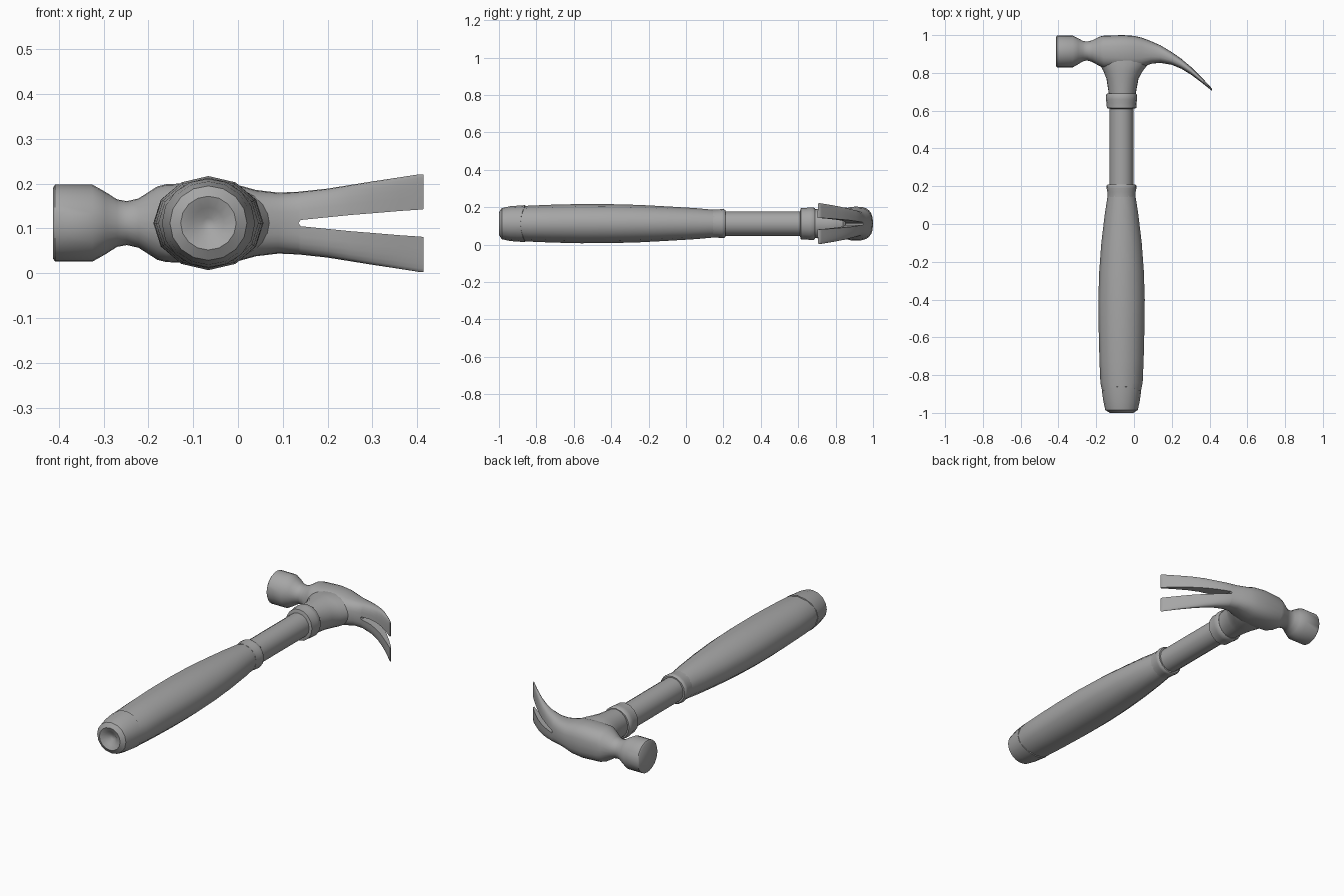
import bpy, bmesh, math
from mathutils import Vector

steel = bpy.data.materials.new("plain grey")
steel.diffuse_color = (0.38, 0.38, 0.38, 1)
CX, CZ = -0.066, 0.112   # handle axis


def spow(v, p):
    return math.copysign(abs(v) ** p, v)


def bridge(bm, rings):
    for a, b in zip(rings, rings[1:]):
        n = len(a)
        for i in range(n):
            bm.faces.new((a[i], a[(i + 1) % n], b[(i + 1) % n], b[i]))


def finish(name, bm, angle=40):
    bmesh.ops.remove_doubles(bm, verts=bm.verts, dist=0.0004)
    bmesh.ops.recalc_face_normals(bm, faces=bm.faces)
    me = bpy.data.meshes.new(name)
    bm.to_mesh(me)
    bm.free()
    me.materials.append(steel)
    ob = bpy.data.objects.new(name, me)
    bpy.context.collection.objects.link(ob)
    bpy.ops.object.select_all(action='DESELECT')
    ob.select_set(True)
    bpy.context.view_layer.objects.active = ob
    bpy.ops.object.shade_smooth_by_angle(angle=math.radians(angle))
    return ob


def loft_y(name, sections, n=12, wave=0.0, angle=40):
    """Sections along the handle: (y, centre x, radius x, radius z)."""
    bm = bmesh.new()
    rings = []
    for k, (y, cx, rx, rz) in enumerate(sections):
        ring = []
        for i in range(n):
            t = 2 * math.pi * i / n
            w = wave * math.sin(t) ** 2 if k >= len(sections) - 2 else 0
            ring.append(bm.verts.new((cx + rx * math.cos(t), y + w,
                                      CZ + rz * math.sin(t))))
        rings.append(ring)
    bridge(bm, rings)
    bm.faces.new(rings[0])
    bm.faces.new(rings[-1])
    return finish(name, bm, angle)


# Swelling hand grip
loft_y("grip", [
    (-0.92, CX, 0.095, 0.09), (-0.84, CX, 0.112, 0.096), (-0.72, CX, 0.117, 0.101),
    (-0.56, CX, 0.121, 0.105), (-0.40, CX, 0.123, 0.104), (-0.25, CX, 0.118, 0.100),
    (-0.10, CX, 0.107, 0.092), (0.05, CX, 0.089, 0.083), (0.16, CX, 0.072, 0.073)])

# Butt cap with a shallow dimple
loft_y("butt_cap", [
    (-0.972, CX, 0.012, 0.012), (-0.99, CX, 0.035, 0.035), (-1.0, CX, 0.062, 0.06),
    (-0.985, CX, 0.086, 0.083), (-0.94, CX, 0.096, 0.093),
    (-0.885, CX, 0.104, 0.099), (-0.883, CX, 0.092, 0.088)], 16, 0.025)

# Steel shaft and its two collars
loft_y("shaft", [(0.08, CX, 0.064, 0.065), (0.66, CX, 0.064, 0.065)], 16)
for name, y0, y1, r, rz in (("grip_collar", 0.14, 0.21, 0.079, 0.078),
                            ("head_collar", 0.61, 0.69, 0.083, 0.087)):
    loft_y(name, [(y0, CX, r - 0.02, rz - 0.02), (y0 + 0.004, CX, r - 0.005, rz - 0.003),
                  (y0 + 0.03, CX, r - 0.004, rz - 0.003), (y0 + 0.05, CX, r, rz),
                  (y1 - 0.008, CX, r, rz), (y1, CX, r - 0.006, rz - 0.006),
                  (y1, CX, r - 0.025, rz - 0.025)], 16)

# Flared socket joining shaft and head
loft_y("socket", [
    (0.66, -0.063, 0.068, 0.076), (0.70, -0.062, 0.073, 0.078), (0.77, -0.061, 0.085, 0.083),
    (0.81, -0.058, 0.104, 0.086), (0.84, -0.054, 0.124, 0.087),
    (0.87, -0.054, 0.138, 0.084), (0.92, -0.054, 0.12, 0.080)], 24)

# Head: striking face, neck, body and forked claw
HALF = 12


def arc(x, ylo, yhi, zlo, zhi, p, side):
    """Half cross-section from top edge to lower edge on one side of the middle."""
    yc, ry = (ylo + yhi) / 2, (yhi - ylo) / 2
    pts = []
    for i in range(HALF + 1):
        t = math.pi * i / HALF
        z = zlo + (zhi - zlo) * spow(math.sin(t) if 0 < i < HALF else 0.0, p)
        pts.append(Vector((x, yc + ry * spow(math.cos(t), p), CZ + side * z)))
    return pts


# x, lower y, upper y, half height, roundness
body = [
    (-0.413, 0.834, 0.992, 0.079, 1), (-0.408, 0.829, 0.997, 0.086, 1),
    (-0.325, 0.829, 0.997, 0.086, 1), (-0.295, 0.846, 0.983, 0.069, 1),
    (-0.270, 0.861, 0.969, 0.053, 1), (-0.248, 0.866, 0.966, 0.049, 1),
    (-0.222, 0.858, 0.972, 0.055, 1), (-0.180, 0.835, 0.993, 0.082, 0.9),
    (-0.160, 0.825, 0.997, 0.087, 0.8), (-0.06, 0.82, 1.0, 0.091, 0.75),
    (0.00, 0.82, 0.996, 0.085, 0.75), (0.04, 0.828, 0.987, 0.074, 0.75),
    (0.09, 0.848, 0.968, 0.068, 0.75), (0.135, 0.853, 0.948, 0.070, 0.75)]
# x, lower y, upper y, inner offset, outer offset
prong = [
    (0.135, 0.853, 0.948, 0.0, 0.070), (0.14, 0.853, 0.946, 0.007, 0.0705),
    (0.20, 0.843, 0.910, 0.013, 0.077), (0.25, 0.822, 0.875, 0.018, 0.085),
    (0.30, 0.792, 0.833, 0.022, 0.093), (0.36, 0.747, 0.774, 0.027, 0.102),
    (0.405, 0.711, 0.726, 0.030, 0.109), (0.414, 0.704, 0.715, 0.031, 0.109)]

bm = bmesh.new()
rings = []
for x, lo, hi, h, p in body:
    pts = arc(x, lo, hi, 0, h, p, 1) + arc(x, lo, hi, 0, h, p, -1)[-2:0:-1]
    rings.append([bm.verts.new(c) for c in pts])
bridge(bm, rings)
bm.faces.new(rings[0])
for side in (1, -1):
    rings = [[bm.verts.new(c) for c in arc(x, lo, hi, a, b, 0.75, side)]
             for x, lo, hi, a, b in prong]
    bridge(bm, rings)
    bm.faces.new(rings[-1])
finish("hammer_head", bm, 45)
